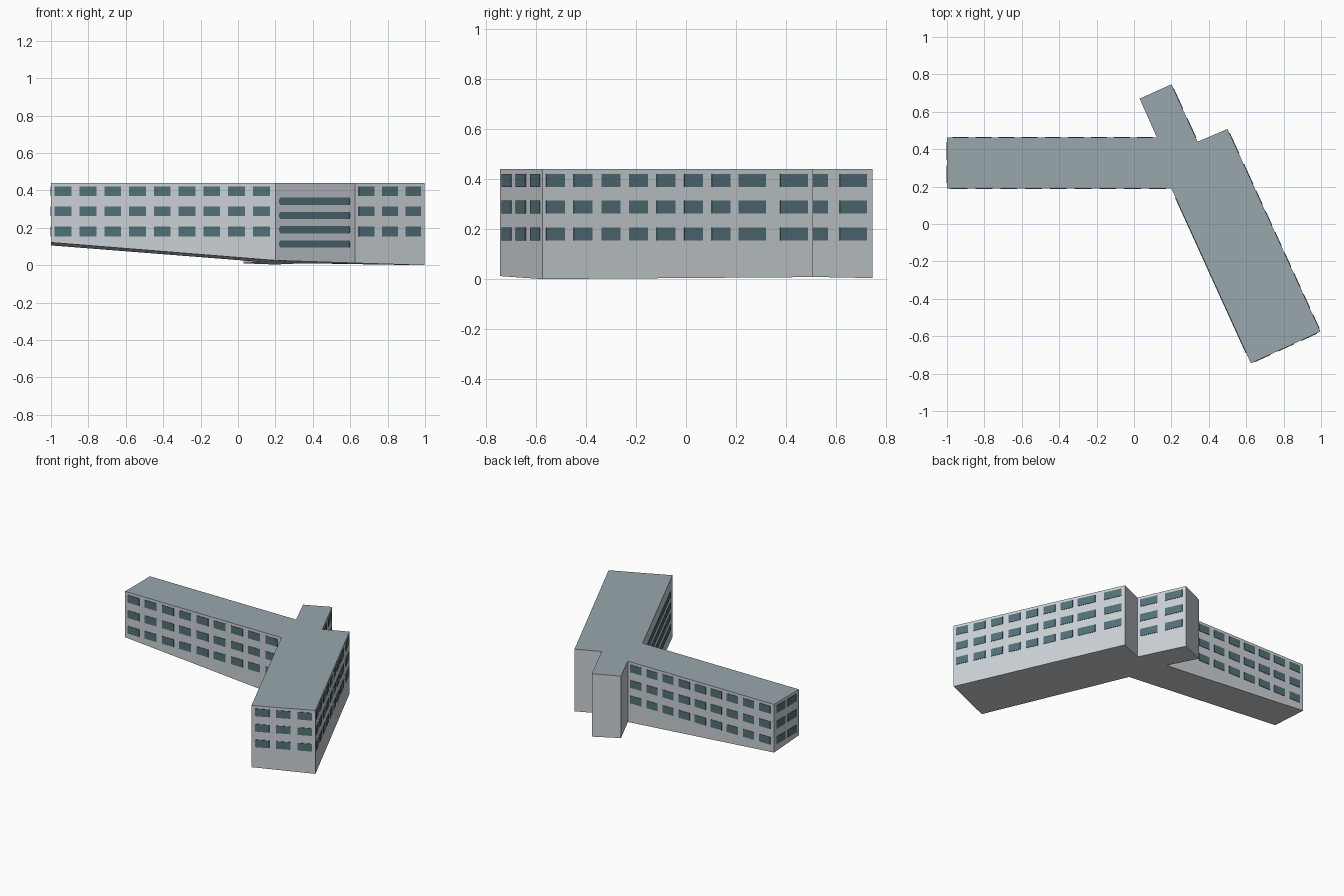
import bpy, bmesh, math
from mathutils import Vector

if "Cube" in bpy.data.objects:
    bpy.data.objects.remove(bpy.data.objects["Cube"])


def material(name, rgb):
    m = bpy.data.materials.new(name)
    m.diffuse_color = (*rgb, 1)
    m.use_nodes = True
    m.node_tree.nodes["Principled BSDF"].inputs["Base Color"].default_value = m.diffuse_color
    return m


WALL = material("pale_grey_wall", (0.60, 0.64, 0.67))
ROOF = material("blue_grey_roof", (0.32, 0.39, 0.42))
GLASS = material("dark_teal_glass", (0.085, 0.165, 0.19))
TOP = 0.44

# Plan corners, counter-clockwise, with the height of the sloping base at each
P = {
    "west_front": (-1.0, 0.19, 0.122), "inner": (0.20, 0.19, 0.026),
    "south_left": (0.625, -0.745, 0.012), "south_right": (0.997, -0.575, 0.0),
    "east_back": (0.50, 0.508, 0.008), "notch": (0.34, 0.44, 0.010),
    "stub_right": (0.20, 0.747, 0.004), "stub_left": (0.03, 0.67, 0.010),
    "stub_root": (0.122, 0.463, 0.018), "west_back": (-1.0, 0.463, 0.106),
}


def mesh_object(name, bm, mats):
    bmesh.ops.recalc_face_normals(bm, faces=bm.faces)
    me = bpy.data.meshes.new(name)
    bm.to_mesh(me)
    bm.free()
    for m in mats:
        me.materials.append(m)
    ob = bpy.data.objects.new(name, me)
    bpy.context.collection.objects.link(ob)
    return ob


# Building body: three blocks in plan joined as one shell, flat roof on top
bm = bmesh.new()
low = [bm.verts.new(p) for p in P.values()]
high = [bm.verts.new((x, y, TOP)) for x, y, z in P.values()]
n = len(low)
for i in range(n):
    j = (i + 1) % n
    bm.faces.new((low[i], low[j], high[j], high[i]))
names = list(P)
blocks = [("west_front", "inner", "stub_root", "west_back"),
          ("inner", "south_left", "south_right", "east_back", "notch"),
          ("notch", "stub_right", "stub_left", "stub_root"),
          ("inner", "notch", "stub_root")]
for block in blocks:
    ids = [names.index(k) for k in block]
    bm.faces.new([high[i] for i in ids]).material_index = 1
    bm.faces.new([low[i] for i in reversed(ids)])
mesh_object("building_body", bm, [WALL, ROOF])


def plates(name, start, end, spans, rows, height, bevel=0.0, depth=0.003):
    """Thin glass plates along a wall; spans are distances from the start."""
    a, b = Vector((*P[start][:2], 0)), Vector((*P[end][:2], 0))
    d = (b - a).normalized()
    out = Vector((d.y, -d.x, 0))
    bm = bmesh.new()
    for s, e in spans:
        for z in rows:
            lo, hi = z - height / 2, z + height / 2
            c = bevel
            shape = [(s, lo), (e, lo), (e, hi), (s, hi)]
            if c:
                shape = [(s + c, lo), (e - c, lo), (e, lo + c), (e, hi - c),
                         (e - c, hi), (s + c, hi), (s, hi - c), (s, lo + c)]
            back = [bm.verts.new(a + d * u + Vector((0, 0, v)) - out * 0.001) for u, v in shape]
            front = [bm.verts.new(v.co + out * (depth + 0.001)) for v in back]
            bm.faces.new(front)
            for i in range(len(shape)):
                j = (i + 1) % len(shape)
                bm.faces.new((back[i], back[j], front[j], front[i]))
    mesh_object(name, bm, [GLASS])


def evenly(first, pitch, width, count):
    return [(first + i * pitch, first + i * pitch + width) for i in range(count)]


ROWS = (0.18, 0.288, 0.395)
H = 0.052
K = 1.1  # wall length per unit of y on the slanted wing

# Windows of the long west wing
plates("west_wing_front_windows", "west_front", "inner", evenly(0.02, 0.1325, 0.09, 9), ROWS, H)
plates("west_wing_back_windows", "stub_root", "west_back", evenly(0.02, 0.1235, 0.085, 9), ROWS, H)
plates("west_end_windows", "west_back", "west_front", evenly(0.025, 0.125, 0.095, 2), ROWS, H)

# Windows of the slanted wing
plates("south_end_windows", "south_left", "south_right", evenly(0.022, 0.137, 0.092, 3), ROWS, H)
plates("east_wall_windows", "south_right", "east_back",
       evenly(0.015 * K, 0.1105 * K, 0.075 * K, 7)
       + evenly(0.785 * K, 0.167 * K, 0.11 * K, 2), ROWS, H)
plates("stub_windows", "notch", "stub_right", evenly(0.018 * K, 0.157 * K, 0.108 * K, 2), ROWS, H)

# Long ribbon windows facing the courtyard
plates("courtyard_ribbon_windows", "inner", "south_left", [(0.055, 0.965)],
       (0.113, 0.19, 0.266, 0.342), 0.038, bevel=0.012)
